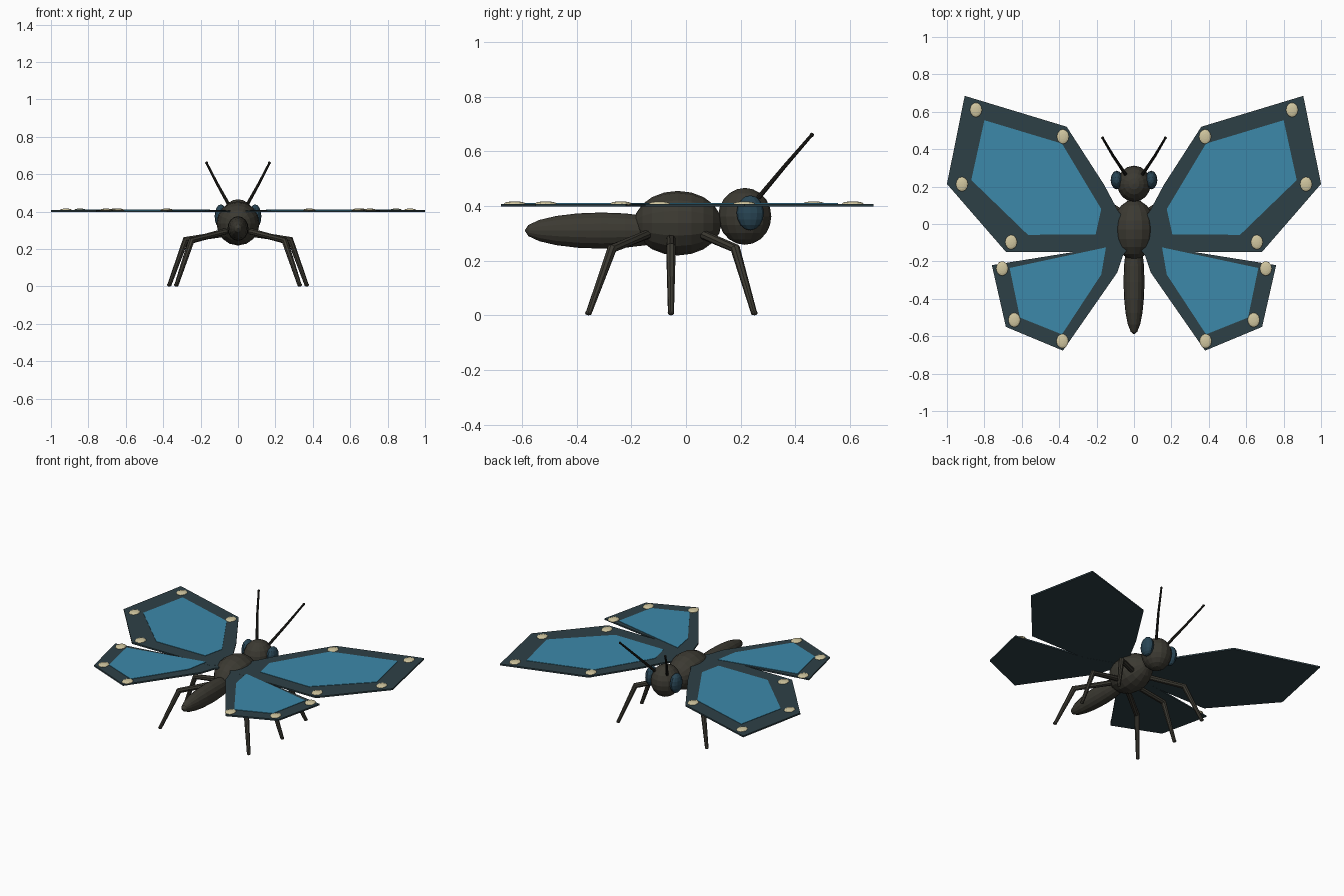
import bpy, bmesh, math
from mathutils import Vector, Matrix

cube = bpy.data.objects.get("Cube")
if cube:
    bpy.data.objects.remove(cube, do_unlink=True)


def material(name, rgb):
    m = bpy.data.materials.new(name)
    m.use_nodes = True
    m.diffuse_color = (*rgb, 1)
    m.node_tree.nodes["Principled BSDF"].inputs["Base Color"].default_value = (*rgb, 1)
    return m


BODY = material("dark brown", (0.045, 0.042, 0.032))
HORN = material("near black", (0.016, 0.015, 0.012))
RIM = material("dark teal", (0.027, 0.051, 0.061))
PANEL = material("wing blue", (0.045, 0.25, 0.40))
SPOT = material("cream", (0.64, 0.57, 0.35))
EYE = material("eye blue", (0.022, 0.06, 0.09))


def finish(name, bm, mat):
    bmesh.ops.recalc_face_normals(bm, faces=bm.faces)
    mesh = bpy.data.meshes.new(name)
    bm.to_mesh(mesh)
    bm.free()
    mesh.materials.append(mat)
    ob = bpy.data.objects.new(name, mesh)
    bpy.context.collection.objects.link(ob)
    return ob


def ball(name, centre, radii, mat, segs=16, rings=10, along_y=False):
    """Faceted ellipsoid; poles on z, or on y when along_y is set."""
    bm = bmesh.new()
    bmesh.ops.create_uvsphere(bm, u_segments=segs, v_segments=rings, radius=1)
    turn = Matrix.Rotation(math.pi / 2, 4, 'X') if along_y else Matrix()
    bm.transform(Matrix.Translation(centre) @ Matrix.Diagonal((*radii, 1)) @ turn)
    return finish(name, bm, mat)


def limb(name, points, radii, mat, sides=8):
    """Tapered tube through the points, capped at both ends."""
    pts = [Vector(p) for p in points]
    bm = bmesh.new()
    rings = []
    for i, p in enumerate(pts):
        d = (pts[min(i + 1, len(pts) - 1)] - pts[max(i - 1, 0)]).normalized()
        side = d.cross(Vector((0, 1, 0.3))).normalized()
        up = side.cross(d)
        angles = [2 * math.pi * k / sides for k in range(sides)]
        rings.append([bm.verts.new(p + radii[i] * (math.cos(a) * side + math.sin(a) * up))
                      for a in angles])
    for a, b in zip(rings, rings[1:]):
        for k in range(sides):
            n = (k + 1) % sides
            bm.faces.new((a[k], a[n], b[n], b[k]))
    bm.faces.new(rings[0])
    bm.faces.new(rings[-1])
    return finish(name, bm, mat)


def plate(name, outline, s, bottom, top, mat):
    """Flat slab from an outline, mirrored by s."""
    bm = bmesh.new()
    face = bm.faces.new([bm.verts.new((s * x, y, bottom)) for x, y in outline])
    ext = bmesh.ops.extrude_face_region(bm, geom=[face])["geom"]
    bmesh.ops.translate(bm, vec=(0, 0, top - bottom),
                        verts=[v for v in ext if isinstance(v, bmesh.types.BMVert)])
    return finish(name, bm, mat)


# Body
ball("thorax", (0, -0.03, 0.337), (0.115, 0.16, 0.118), BODY, along_y=True)
ball("abdomen", (0, -0.31, 0.31), (0.056, 0.28, 0.066), BODY, along_y=True)
ball("head", (0, 0.215, 0.362), (0.09, 0.097, 0.104), BODY)

# Wing outlines, inset panels and spots for the model's left side
WINGS = {
    "fore_wing": (
        [(0.03, 0.0), (0.085, 0.07), (0.16, 0.21), (0.36, 0.52), (0.905, 0.685),
         (1.0, 0.214), (0.684, -0.15), (0.1, -0.15), (0.03, -0.08)],
        [(0.175, 0.08), (0.385, 0.43), (0.80, 0.555), (0.87, 0.235),
         (0.567, -0.058), (0.205, -0.055)],
        [(0.845, 0.61), (0.92, 0.213), (0.657, -0.097), (0.38, 0.467)]),
    "hind_wing": (
        [(0.03, -0.05), (0.26, -0.14), (0.76, -0.22), (0.685, -0.55),
         (0.38, -0.677), (0.09, -0.26), (0.06, -0.17), (0.03, -0.13)],
        [(0.15, -0.125), (0.665, -0.235), (0.61, -0.50), (0.385, -0.59), (0.175, -0.27)],
        [(0.705, -0.238), (0.64, -0.513), (0.383, -0.626)]),
}

# Hip, knee and foot for each leg
LEGS = {
    "front": [(0.05, 0.05, 0.30), (0.25, 0.18, 0.245), (0.33, 0.25, 0.005)],
    "middle": [(0.05, -0.055, 0.285), (0.28, -0.055, 0.25), (0.368, -0.055, 0.005)],
    "rear": [(0.05, -0.13, 0.30), (0.25, -0.27, 0.245), (0.33, -0.357, 0.005)],
}

for side, s in (("left", 1), ("right", -1)):
    for wing, (outline, panel, spots) in WINGS.items():
        low = 0.398 if wing == "fore_wing" else 0.3975
        plate(f"{side}_{wing}", outline, s, low, low + 0.010, RIM)
        plate(f"{side}_{wing}_panel", panel, s, 0.405, 0.4105, PANEL)
        for i, (x, y) in enumerate(spots):
            ball(f"{side}_{wing}_spot_{i + 1}", (s * x, y, 0.408),
                 (0.032, 0.039, 0.009), SPOT, 12, 8)

    for leg, path in LEGS.items():
        limb(f"{side}_{leg}_leg", [(s * x, y, z) for x, y, z in path],
             (0.017, 0.018, 0.011), BODY)
        x, y, z = path[-1]
        ball(f"{side}_{leg}_foot", (s * x, y, 0.009), (0.012, 0.012, 0.009), BODY, 8, 6)

    ball(f"{side}_eye", (s * 0.092, 0.235, 0.375), (0.033, 0.05, 0.064), EYE, 12, 8)
    limb(f"{side}_antenna",
         [(s * 0.045, 0.265, 0.43), (s * 0.112, 0.365, 0.55), (s * 0.168, 0.46, 0.66)],
         (0.009, 0.0075, 0.006), HORN)
    ball(f"{side}_antenna_tip", (s * 0.168, 0.46, 0.66), (0.008, 0.008, 0.008), HORN, 8, 6)
